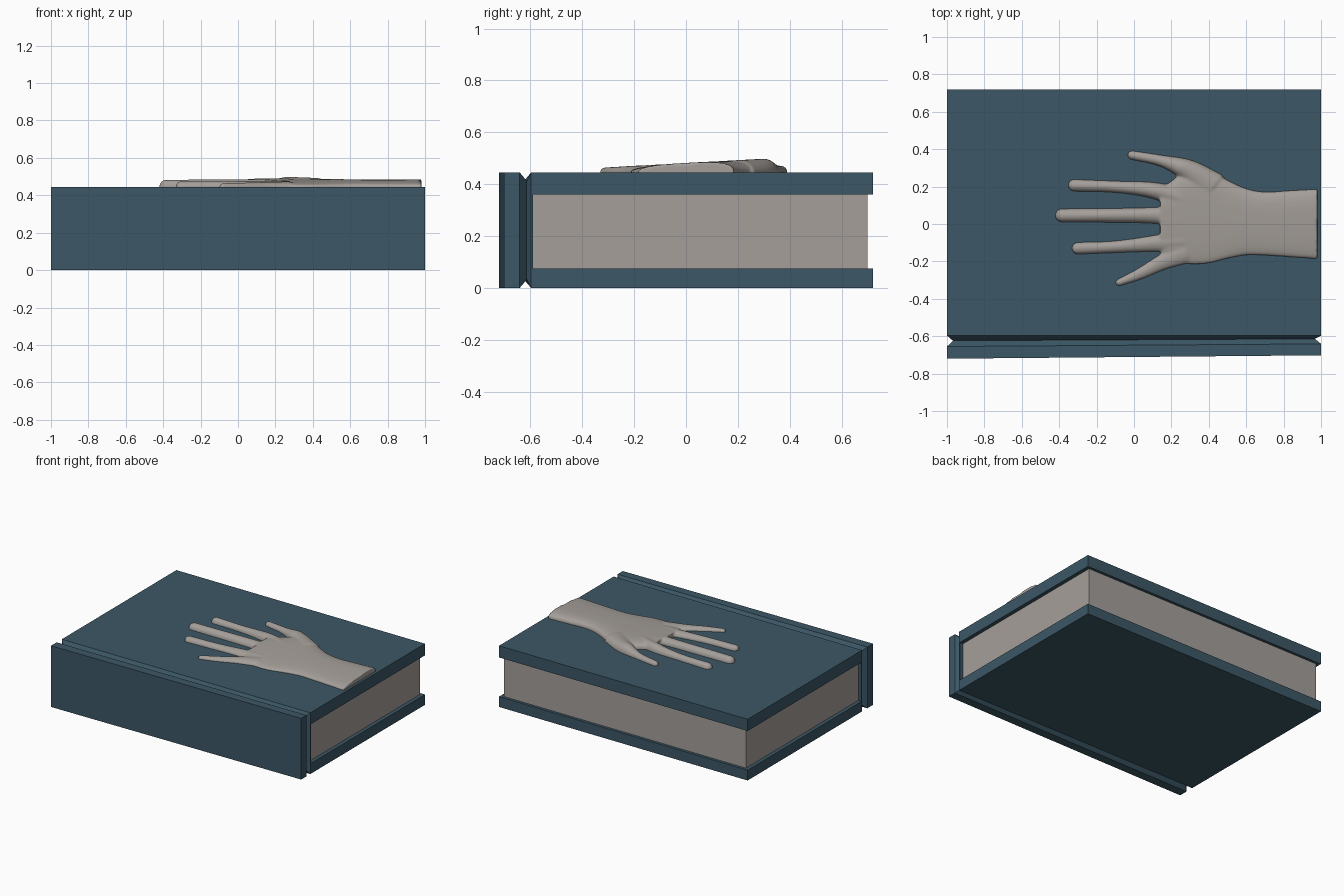
import bpy, bmesh, math
from mathutils import Vector

cube = bpy.data.objects.get("Cube")
if cube:
    bpy.data.objects.remove(cube, do_unlink=True)


def material(name, colour):
    mat = bpy.data.materials.new(name)
    mat.use_nodes = True
    mat.diffuse_color = (*colour, 1)
    mat.node_tree.nodes["Principled BSDF"].inputs["Base Color"].default_value = (*colour, 1)
    return mat


BLUE = material("slate blue", (0.045, 0.095, 0.133))
BEIGE = material("warm grey", (0.376, 0.347, 0.322))


def finish(name, bm, mat):
    bmesh.ops.recalc_face_normals(bm, faces=bm.faces)
    mesh = bpy.data.meshes.new(name)
    bm.to_mesh(mesh)
    bm.free()
    mesh.materials.append(mat)
    obj = bpy.data.objects.new(name, mesh)
    bpy.context.collection.objects.link(obj)
    return obj


def loft(bm, rings):
    """Skin a list of closed rings of points and cap both ends."""
    loops = [[bm.verts.new(p) for p in ring] for ring in rings]
    for a, b in zip(loops, loops[1:]):
        for i in range(len(a)):
            j = (i + 1) % len(a)
            bm.faces.new((a[i], a[j], b[j], b[i]))
    bm.faces.new(loops[0])
    bm.faces.new(loops[-1])


def box(name, half_x, y0, y1, z0, z1, mat):
    bm = bmesh.new()
    loft(bm, [[(-half_x, y, z0), (half_x, y, z0), (half_x, y, z1), (-half_x, y, z1)]
              for y in (y0, y1)])
    return finish(name, bm, mat)


# Covers and page block
TOP = 0.445
HINGE = -0.597
box("bottom_cover", 1, HINGE, 0.72, 0, 0.075, BLUE)
box("top_cover", 1, HINGE, 0.72, 0.36, TOP, BLUE)
box("page_block", 0.973, HINGE, 0.70, 0.07, 0.365, BEIGE)

# Spine with a pinched hinge groove, slightly skewed along its length
bm = bmesh.new()
rings = []
for left_y, right_y, inset in ((-0.72, -0.702, 0), (-0.655, -0.641, 0),
                               (-0.624, -0.614, 0.032), (HINGE, HINGE, 0),
                               (-0.59, -0.59, 0)):
    x, low, high = 1 - inset, inset, TOP - inset
    rings.append([(-x, left_y, low), (x, right_y, low), (x, right_y, high), (-x, left_y, high)])
loft(bm, rings)
finish("spine", bm, BLUE)


# Hand relief: flattened tubes for palm and fingers, fused together
def flat_ring(x, y, radius, across, power=1.0):
    ring = []
    for i in range(32):
        a = math.tau * i / 32
        c, s = math.cos(a), math.sin(a)
        w = math.copysign(abs(c) ** power, c) * radius
        px, py = x + across.x * w, y + across.y * w
        height = min(0.037 + 0.055 * py, radius * 1.05)
        ring.append((px, py, TOP + math.copysign(abs(s) ** power, s) * max(height, 0.004)))
    return ring


def smooth_path(points, steps=6):
    """Catmull-Rom interpolation of (x, y, radius) points."""
    pts = [Vector(p) for p in points]
    pts = [2 * pts[0] - pts[1]] + pts + [2 * pts[-1] - pts[-2]]
    path = []
    for a, b, c, d in zip(pts, pts[1:], pts[2:], pts[3:]):
        for k in range(steps):
            t = k / steps
            path.append(0.5 * (2 * b + (c - a) * t + (2 * a - 5 * b + 4 * c - d) * t ** 2
                               + (3 * b - a - 3 * c + d) * t ** 3))
    return path + [pts[-2]]


def finger(bm, points):
    path = smooth_path(points)
    tip = path[0]
    aim = (path[1] - tip).to_2d().normalized()
    cap = []
    for k in range(6):
        a = math.pi / 2 * k / 6
        back = tip.z * math.cos(a)
        cap.append(Vector((tip.x - aim.x * back, tip.y - aim.y * back,
                           max(tip.z * math.sin(a), 0.003))))
    path = cap + path
    rings = []
    for i, p in enumerate(path):
        d = path[min(i + 1, len(path) - 1)] - path[max(i - 1, 0)]
        rings.append(flat_ring(p.x, p.y, p.z, Vector((-d.y, d.x)).normalized()))
    loft(bm, rings)


bm = bmesh.new()
# palm and wrist sections: x, right edge, left edge
palm = ((0.14, -0.15, 0.19), (0.2, -0.20, 0.23), (0.3, -0.215, 0.30), (0.4, -0.21, 0.295),
        (0.5, -0.185, 0.235), (0.6, -0.167, 0.19), (0.7, -0.168, 0.172),
        (0.85, -0.178, 0.18), (0.98, -0.187, 0.187))
loft(bm, [flat_ring(x, (lo + hi) / 2, (hi - lo) / 2, Vector((0, 1)), 0.7)
          for x, lo, hi in smooth_path(palm)])
# digits from tip to root: x, y, half width
for digit in (
        ((-0.01, 0.368, 0.024), (0.15, 0.337, 0.031), (0.29, 0.285, 0.06), (0.42, 0.19, 0.09)),
        ((-0.32, 0.207, 0.032), (-0.1, 0.199, 0.031), (0.1, 0.18, 0.043), (0.27, 0.13, 0.06)),
        ((-0.385, 0.046, 0.036), (-0.1, 0.046, 0.038), (0.1, 0.046, 0.043), (0.27, 0.04, 0.06)),
        ((-0.3, -0.13, 0.032), (-0.1, -0.122, 0.032), (0.1, -0.105, 0.043), (0.27, -0.09, 0.06)),
        ((-0.08, -0.313, 0.019), (0.03, -0.267, 0.03), (0.15, -0.205, 0.042), (0.28, -0.15, 0.06))):
    finger(bm, digit)
hand = finish("hand_relief", bm, BEIGE)
fuse = hand.modifiers.new("Fuse", "REMESH")
fuse.mode = "VOXEL"
fuse.voxel_size = 0.007
fuse.use_smooth_shade = True
soften = hand.modifiers.new("Soften", "SMOOTH")
soften.factor = 0.5
soften.iterations = 4
